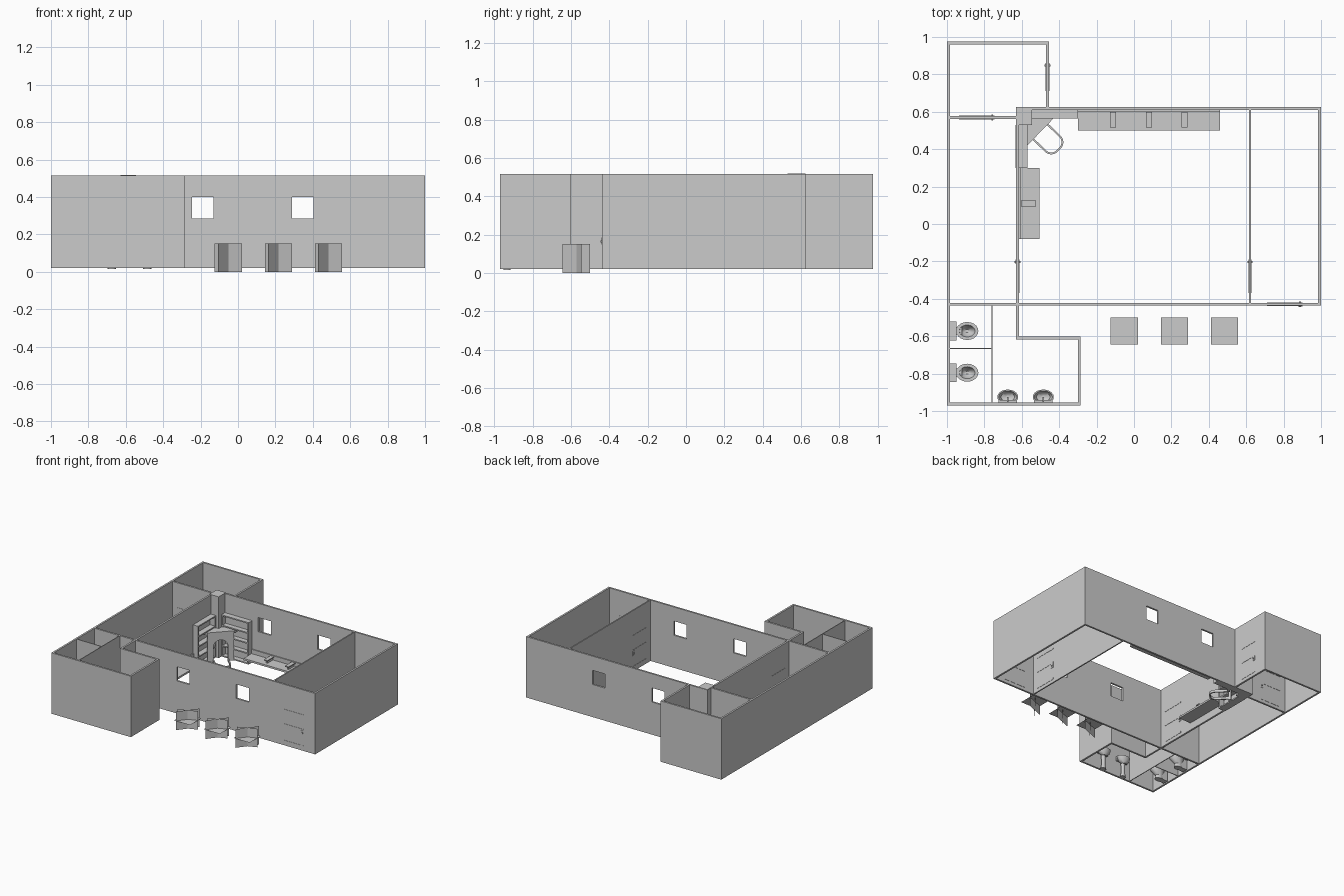
import bpy, bmesh, math
from mathutils import Vector

if "Cube" in bpy.data.objects:
    bpy.data.objects.remove(bpy.data.objects["Cube"])

Z0, Z1 = 0.02, 0.515


def finish(name, bm, smooth=False):
    bmesh.ops.recalc_face_normals(bm, faces=bm.faces)
    me = bpy.data.meshes.new(name)
    bm.to_mesh(me)
    bm.free()
    ob = bpy.data.objects.new(name, me)
    bpy.context.collection.objects.link(ob)
    if smooth:
        bpy.ops.object.select_all(action='DESELECT')
        ob.select_set(True)
        bpy.context.view_layer.objects.active = ob
        bpy.ops.object.shade_smooth_by_angle(angle=math.radians(40))
    return ob


def box(name, x0, x1, y0, y1, z0, z1):
    bm = bmesh.new()
    bmesh.ops.create_cube(bm, size=1)
    for v in bm.verts:
        v.co = ((x0 + x1) / 2 + v.co.x * (x1 - x0), (y0 + y1) / 2 + v.co.y * (y1 - y0),
                (z0 + z1) / 2 + v.co.z * (z1 - z0))
    return finish(name, bm)


def extrude(name, pts, offset):
    bm = bmesh.new()
    f = bm.faces.new([bm.verts.new(p) for p in pts])
    r = bmesh.ops.extrude_face_region(bm, geom=[f], use_keep_orig=True)
    bmesh.ops.translate(bm, vec=offset,
                        verts=[e for e in r['geom'] if isinstance(e, bmesh.types.BMVert)])
    return finish(name, bm)


def loft(name, rings, n=20):
    # elliptical rings: cx, cy, rx, ry, z
    bm = bmesh.new()
    loops = [[bm.verts.new((cx + rx * math.cos(2 * math.pi * i / n),
                            cy + ry * math.sin(2 * math.pi * i / n), z)) for i in range(n)]
             for cx, cy, rx, ry, z in rings]
    for a, b in zip(loops, loops[1:]):
        for i in range(n):
            bm.faces.new((a[i], a[(i + 1) % n], b[(i + 1) % n], b[i]))
    bm.faces.new(loops[0])
    bm.faces.new(loops[-1])
    return finish(name, bm, True)


# Walls
walls = {
    'front_wall': (-1, 1, -0.437, -0.422), 'back_wall': (-0.63, 1, 0.61, 0.625),
    'left_wall': (-1, -0.985, -0.97, 0.975), 'right_wall': (0.985, 1, -0.422, 0.61),
    'hall_wall': (-0.63, -0.615, -0.422, 0.61), 'partition_wall': (0.615, 0.625, -0.422, 0.61),
    'annex_front_wall': (-0.985, -0.63, 0.562, 0.577), 'annex_back_wall': (-0.985, -0.455, 0.96, 0.975),
    'annex_right_wall': (-0.47, -0.455, 0.625, 0.96),
    'washroom_front_wall': (-0.985, -0.285, -0.97, -0.955),
    'washroom_right_wall': (-0.3, -0.285, -0.955, -0.602),
    'washroom_back_wall': (-0.63, -0.3, -0.617, -0.602),
    'washroom_inner_wall': (-0.63, -0.615, -0.602, -0.437),
    'stall_front': (-0.763, -0.757, -0.955, -0.437), 'stall_divider': (-0.985, -0.763, -0.668, -0.662),
}
built = {k: box(k, *v, Z0, Z1) for k, v in walls.items()}

# Window openings through front and back walls
for i, (a, b) in enumerate([(-0.245, -0.13), (0.29, 0.405)]):
    cutter = box(f'window_cutter_{i}', a, b, -0.6, 0.8, 0.285, 0.4)
    cutter.hide_render = True
    cutter.hide_viewport = True
    cutter.display_type = 'WIRE'
    for w in ('front_wall', 'back_wall'):
        m = built[w].modifiers.new('window', 'BOOLEAN')
        m.operation = 'DIFFERENCE'
        m.object = cutter
        m.solver = 'EXACT'


# Doors: raised rails and lever handle on both faces of a wall
def door(name, axis, a, b, w0, w1):
    def part(n, u0, u1, v0, v1, z0, z1):
        r = (u0, u1, v0, v1) if axis == 'x' else (v0, v1, u0, u1)
        box(f'{name}_{n}', *r, z0, z1)
    for i, (z0, z1) in enumerate([(0.046, 0.062), (0.184, 0.196), (0.305, 0.314)]):
        part(f'rail_{i}', a, b, w0 - 0.002, w1 + 0.002, z0, z1)
    part('handle_plate', b - 0.024, b, w0 - 0.003, w1 + 0.003, 0.148, 0.184)
    part('handle', b - 0.018, b - 0.008, w0 - 0.008, w1 + 0.008, 0.16, 0.17)


door('front_door', 'x', 0.71, 0.9, -0.437, -0.422)
door('annex_side_door', 'y', 0.71, 0.86, -0.47, -0.455)
door('annex_door', 'x', -0.935, -0.745, 0.562, 0.577)
door('partition_door', 'y', -0.37, -0.19, 0.615, 0.625)
door('hall_door', 'y', -0.37, -0.19, -0.63, -0.615)

# Corner fireplace: chimney, mantel, arched front, hearth curb
box('chimney', -0.628, -0.545, 0.53, 0.623, Z0, 0.518)
A, B = Vector((-0.57, 0.42, 0)), Vector((-0.43, 0.565, 0))
S = (B - A).normalized()
T = Vector((S.y, -S.x, 0))
M, up = (A + B) / 2, Vector((0, 0, 1))
half = (B - A).length / 2
extrude('mantel', [(-0.57, 0.42, 0.24), (-0.43, 0.565, 0.24), (-0.43, 0.61, 0.24),
                   (-0.615, 0.61, 0.24), (-0.615, 0.42, 0.24)], (0, 0, 0.02))
arch = [(-half, Z0), (-half, 0.24), (half, 0.24), (half, Z0), (0.055, Z0)]
arch += [(0.055 * math.cos(math.pi * i / 12), 0.14 + 0.055 * math.sin(math.pi * i / 12)) for i in range(13)]
arch += [(-0.055, Z0)]
extrude('fireplace_front', [M + S * s + up * z for s, z in arch], -T * 0.02)


def u_path(w, length, r):
    pts = [(-w, 0)]
    for cx, a0 in ((-w + r, math.pi), (w - r, math.pi / 2)):
        for i in range(7):
            a = a0 - i * math.pi / 12
            pts.append((cx + r * math.cos(a), length - r + r * math.sin(a)))
    return pts + [(w, 0)]


curb = u_path(0.06, 0.14, 0.048) + u_path(0.05, 0.13, 0.038)[::-1]
extrude('hearth_curb', [M + S * s + T * t + up * Z0 for s, t in curb], (0, 0, 0.02))


# Bookcases either side of the fireplace
def bookcase(name, x0, x1, y0, y1, axis):
    t, top = 0.01, 0.36
    if axis == 'x':
        box(name + '_back', x0, x1, y1 - 0.006, y1, Z0, top)
        sides = [(x0, x0 + t, y0, y1), (x1 - t, x1, y0, y1)]
    else:
        box(name + '_back', x0, x0 + 0.006, y0, y1, Z0, top)
        sides = [(x0, x1, y0, y0 + t), (x0, x1, y1 - t, y1)]
    for i, s in enumerate(sides):
        box(f'{name}_side_{i}', *s, Z0, top)
    for i in range(5):
        z = Z0 + i * (top - Z0 - t) / 4
        box(f'{name}_shelf_{i}', x0, x1, y0, y1, z, z + t)


bookcase('back_bookcase', -0.545, -0.3, 0.565, 0.612, 'x')
bookcase('side_bookcase', -0.633, -0.57, 0.3, 0.53, 'y')

# Wall benches with backrests and armrests
box('back_bench_seat', -0.3, 0.46, 0.5, 0.61, 0.08, 0.095)
box('back_bench_backrest', -0.3, 0.46, 0.602, 0.612, 0.08, 0.13)
for i in range(3):
    x = -0.112 + 0.191 * i
    box(f'back_bench_armrest_{i}', x - 0.016, x + 0.016, 0.515, 0.6, 0.118, 0.126)
    box(f'back_bench_armrest_post_{i}', x - 0.005, x + 0.005, 0.53, 0.6, 0.095, 0.118)
box('side_bench_seat', -0.617, -0.505, -0.08, 0.3, 0.08, 0.095)
box('side_bench_backrest', -0.617, -0.607, -0.08, 0.3, 0.08, 0.13)
box('side_bench_armrest', -0.605, -0.525, 0.094, 0.126, 0.118, 0.126)
box('side_bench_armrest_post', -0.605, -0.54, 0.105, 0.115, 0.095, 0.118)

# Toilets
for i, y in enumerate((-0.572, -0.795)):
    x = -0.892
    box(f'toilet_tank_{i}', -0.983, -0.95, y - 0.048, y + 0.048, 0.1, 0.17)
    box(f'toilet_tank_lid_{i}', -0.985, -0.948, y - 0.05, y + 0.05, 0.17, 0.178)
    box(f'toilet_neck_{i}', -0.975, -0.92, y - 0.022, y + 0.022, Z0, 0.1)
    loft(f'toilet_bowl_{i}', [(x - 0.02, y, 0.04, 0.026, Z0), (x - 0.02, y, 0.032, 0.022, 0.05),
                              (x, y, 0.058, 0.045, 0.09), (x, y, 0.06, 0.048, 0.103),
                              (x, y, 0.042, 0.032, 0.103), (x, y, 0.03, 0.022, 0.075),
                              (x, y, 0.01, 0.008, 0.06)])

# Pedestal sinks
for i, x in enumerate((-0.675, -0.485)):
    y = -0.925
    box(f'sink_back_{i}', x - 0.05, x + 0.05, -0.957, -0.94, 0.145, 0.18)
    loft(f'sink_pedestal_{i}', [(x, y - 0.008, 0.024, 0.02, 0.015), (x, y - 0.008, 0.015, 0.014, 0.05),
                                (x, y - 0.008, 0.018, 0.016, 0.14)], 14)
    loft(f'sink_basin_{i}', [(x, y, 0.018, 0.016, 0.125), (x, y, 0.045, 0.032, 0.145),
                             (x, y, 0.056, 0.04, 0.175), (x, y, 0.049, 0.033, 0.175),
                             (x, y, 0.036, 0.024, 0.15), (x, y, 0.01, 0.008, 0.14)])
    box(f'sink_tap_{i}', x - 0.004, x + 0.004, -0.953, -0.925, 0.185, 0.192)
    box(f'sink_tap_stem_{i}', x - 0.004, x + 0.004, -0.953, -0.945, 0.175, 0.185)


# Shrubs: crossed flat cards
def card(name, pts):
    bm = bmesh.new()
    bm.faces.new([bm.verts.new(p) for p in pts])
    finish(name, bm)


R = 0.0725
for i, x in enumerate((-0.052, 0.216, 0.484)):
    y = -0.572
    for n, dx, dy in (('wide', R, 0.028), ('deep', 0.055, R)):
        card(f'shrub_{n}_card_{i}', [(x - dx, y - dy, 0), (x + dx, y + dy, 0),
                                     (x + dx, y + dy, 0.15), (x - dx, y - dy, 0.15)])
    card(f'shrub_flat_card_{i}', [(x - R, y - R, 0.075), (x + R, y - R, 0.075),
                                  (x + R, y + R, 0.075), (x - R, y + R, 0.075)])
